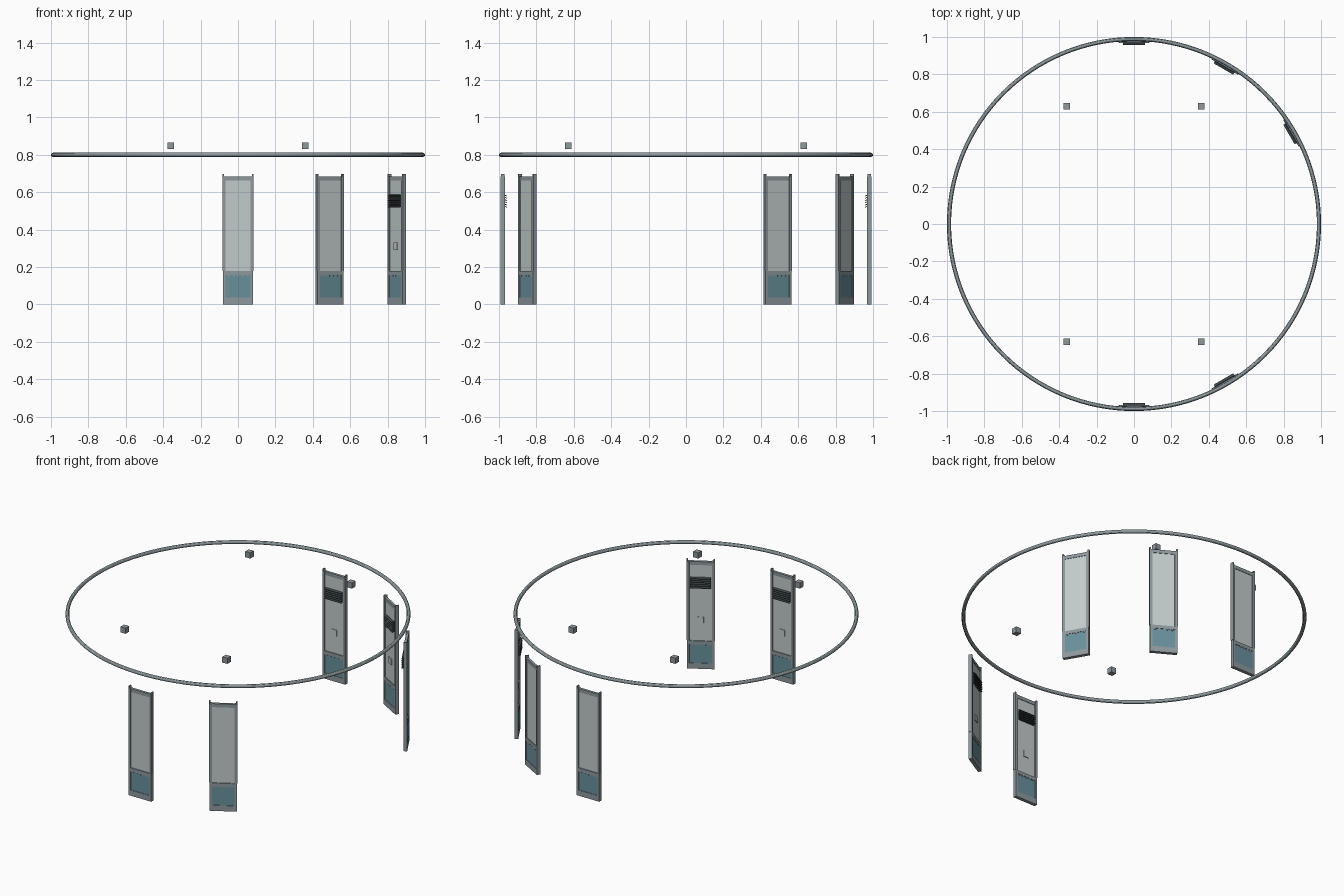
import bpy, bmesh, math
from mathutils import Matrix, Vector

if "Cube" in bpy.data.objects:
    bpy.data.objects.remove(bpy.data.objects["Cube"])


def material(name, rgb):
    m = bpy.data.materials.new(name)
    m.diffuse_color = (*rgb, 1)
    m.use_nodes = True
    m.node_tree.nodes["Principled BSDF"].inputs["Base Color"].default_value = m.diffuse_color
    return m


METAL = material("grey metal", (0.27, 0.32, 0.34))
PANE = material("pale pane", (0.54, 0.60, 0.60))
TEAL = material("teal panel", (0.14, 0.28, 0.33))
DARK = material("dark louvre", (0.05, 0.065, 0.07))


def boxes(name, mat, spans, matrix=Matrix(), tilt=0.0):
    """One object made of boxes, each given as (x0, x1, y0, y1, z0, z1)."""
    bm = bmesh.new()
    for x0, x1, y0, y1, z0, z1 in spans:
        centre = Vector(((x0 + x1) / 2, (y0 + y1) / 2, (z0 + z1) / 2))
        size = Matrix.Diagonal((x1 - x0, y1 - y0, z1 - z0, 1))
        bmesh.ops.create_cube(bm, size=1, matrix=Matrix.Translation(centre)
                              @ Matrix.Rotation(tilt, 4, 'X') @ size)
    me = bpy.data.meshes.new(name)
    bm.to_mesh(me)
    bm.free()
    me.materials.append(mat)
    ob = bpy.data.objects.new(name, me)
    ob.matrix_world = matrix
    bpy.context.collection.objects.link(ob)
    return ob


# Overhead ring
bpy.ops.mesh.primitive_torus_add(major_radius=0.989, minor_radius=0.011,
                                 major_segments=128, minor_segments=12,
                                 location=(0, 0, 0.80))
ring = bpy.context.object
ring.name = "overhead_ring"
ring.data.materials.append(METAL)
bpy.ops.object.shade_smooth_by_angle()

# Four small floating blocks
for sx in (-1, 1):
    for sy in (-1, 1):
        x, y, h = 0.36 * sx, 0.63 * sy, 0.018
        boxes("small_block", METAL, [(x - h, x + h, y - h, y + h, 0.83, 0.866)])


def door(angle):
    """Door panel on the circle; local -y is the outer side."""
    m = Matrix.Rotation(math.radians(angle + 90), 4, 'Z')
    out, inn = -0.991, -0.969
    frame = [(-0.068, 0.068, out, inn, 0, 0.036),
             (-0.068, 0.068, out, inn, 0.156, 0.178),
             (-0.068, 0.068, out + 0.003, inn - 0.003, 0.662, 0.684)]
    rails = []
    for s in (-1, 1):
        a, b = sorted((s * 0.066, s * 0.080))
        frame.append((a, b, out, inn, 0, 0.684))
        # Side channels with ears above the top bar
        a, b = sorted((s * 0.075, s * 0.083))
        rails.append((a, b, out + 0.001, inn - 0.001, 0.18, 0.697))
    boxes("door_frame", METAL, frame, m)
    boxes("side_rails", METAL, rails, m)
    boxes("window_pane", PANE, [(-0.067, 0.067, -0.985, -0.975, 0.177, 0.663)], m)
    boxes("lower_panel", TEAL, [(-0.067, 0.067, -0.988, -0.972, 0.035, 0.157)], m)
    # Row of clips along the top of the lower panel
    boxes("panel_clips", METAL, [(x - 0.005, x + 0.005, -0.990, -0.970, 0.149, 0.157)
                                 for x in (-0.05, -0.025, 0, 0.025, 0.05)], m)
    # Slatted vent and latch on the inner face
    boxes("vent_back", DARK, [(-0.056, 0.056, -0.976, -0.969, 0.522, 0.582)], m)
    boxes("vent_slats", DARK, [(-0.060, 0.060, -0.971, -0.957, z - 0.002, z + 0.002)
                               for z in (0.522 + 0.012 * i for i in range(6))],
          m, tilt=-0.4)
    boxes("latch_plate", PANE, [(-0.018, 0.018, -0.976, -0.970, 0.29, 0.33)], m)


for angle in (-90, -60, 30, 60, 90):
    door(angle)
